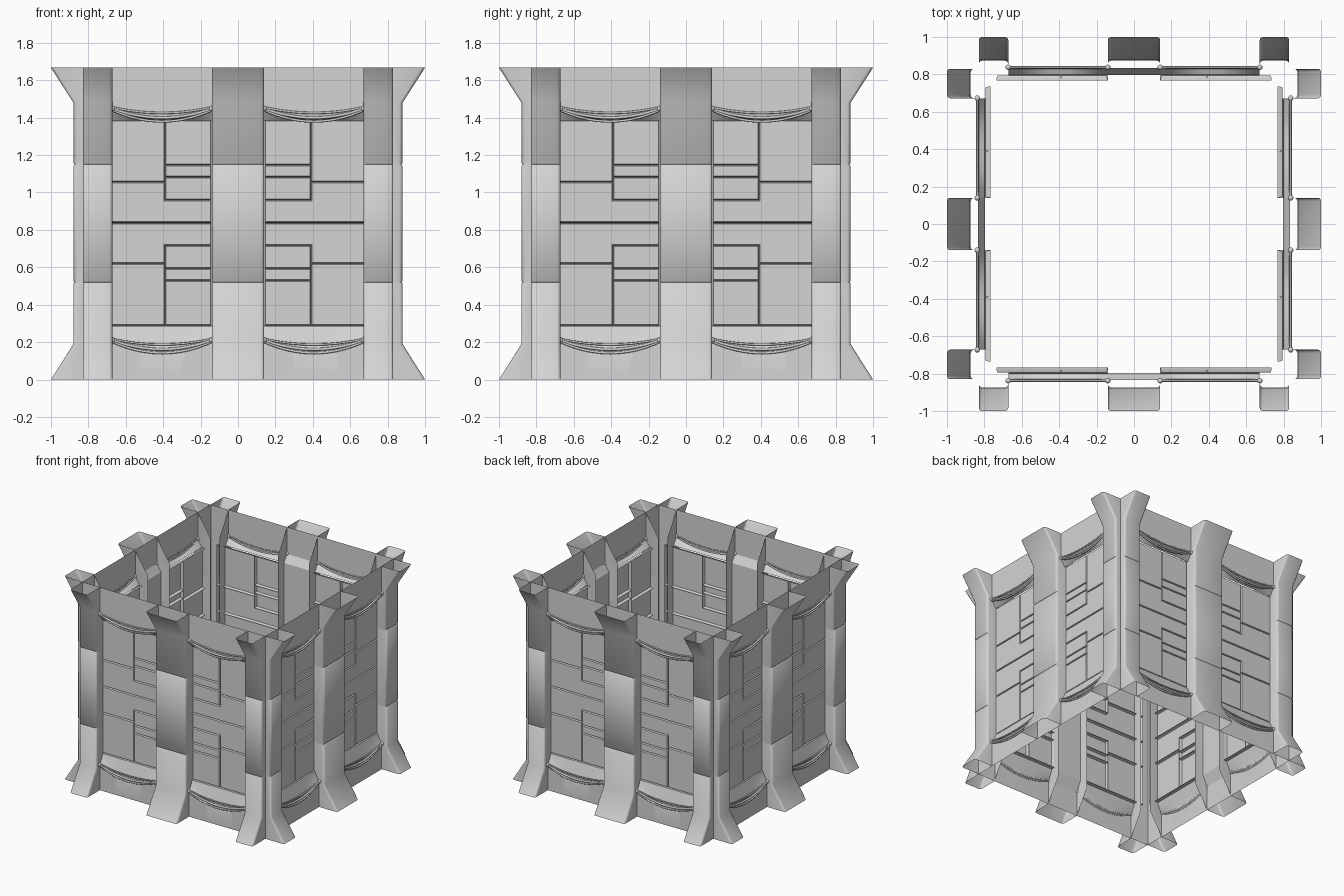
import bpy, bmesh, math
from mathutils import Matrix, Vector

if "Cube" in bpy.data.objects:
    bpy.data.objects.remove(bpy.data.objects["Cube"])

grey = bpy.data.materials.new("concrete_grey")
grey.diffuse_color = (0.66, 0.66, 0.66, 1)
grey.use_nodes = True
grey.node_tree.nodes["Principled BSDF"].inputs["Base Color"].default_value = grey.diffuse_color


def grid(bm, rows, closed=False):
    """Skin equal rows of points with quads."""
    vs = [[bm.verts.new(p) for p in r] for r in rows]
    for a, b in zip(vs, vs[1:]):
        n = len(a)
        for i in range(n if closed else n - 1):
            j = (i + 1) % n
            bm.faces.new((a[i], a[j], b[j], b[i]))


def finish(name, bm, angle=30, solid=False):
    """Face the right half-side outward, mirror it in x, then repeat on four sides."""
    bm.normal_update()
    if solid:
        bmesh.ops.recalc_face_normals(bm, faces=bm.faces[:])
    elif sum(f.normal.y * f.calc_area() for f in bm.faces) > 0:
        bmesh.ops.reverse_faces(bm, faces=bm.faces[:])
    d = bmesh.ops.duplicate(bm, geom=bm.verts[:] + bm.edges[:] + bm.faces[:])["geom"]
    for v in d:
        if isinstance(v, bmesh.types.BMVert):
            v.co.x *= -1
    bmesh.ops.reverse_faces(bm, faces=[f for f in d if isinstance(f, bmesh.types.BMFace)])
    bmesh.ops.remove_doubles(bm, verts=bm.verts[:], dist=1e-4)
    base = bm.verts[:] + bm.edges[:] + bm.faces[:]
    for k in range(1, 4):
        d = bmesh.ops.duplicate(bm, geom=base)["geom"]
        bmesh.ops.rotate(bm, matrix=Matrix.Rotation(k * math.pi / 2, 3, 'Z'), cent=(0, 0, 0),
                         verts=[v for v in d if isinstance(v, bmesh.types.BMVert)])
    me = bpy.data.meshes.new(name)
    bm.to_mesh(me)
    bm.free()
    me.materials.append(grey)
    ob = bpy.data.objects.new(name, me)
    bpy.context.collection.objects.link(ob)
    bpy.ops.object.select_all(action='DESELECT')
    ob.select_set(True)
    bpy.context.view_layer.objects.active = ob
    bpy.ops.object.shade_smooth_by_angle(angle=math.radians(angle))


# Pilasters: open channels, flared at both ends, with two thin joints
LEVELS = [(0, 1.0), (.19, .88), (.513, .88), (.52, .873), (.527, .88),
          (1.143, .88), (1.15, .873), (1.157, .88), (1.48, .88), (1.667, 1.0)]
R = .018


def corner(x, sx):
    """Rounded corner from the front face to the side at x."""
    return [(x - sx * R * (1 - math.sin(a)), R * (1 - math.cos(a)))
            for a in (0, math.pi / 6, math.pi / 3, math.pi / 2)]


def pilaster(name, section, outer_plate=False):
    bm = bmesh.new()
    rows = []
    for z, f in LEVELS:
        row = [Vector((x, d - f, z)) for x, d in section]
        if outer_plate:
            row.append(Vector((.83, -.83, z)))
        rows.append(row)
    grid(bm, rows)
    finish(name, bm, 60)


pilaster("middle_pilasters", [(0, 0)] + corner(.14, 1) + [(.14, .16)])
pilaster("corner_pilasters", [(.672, .16)] + corner(.672, -1)[::-1] + corner(.83, 1), True)

# Walls closing the back of each pilaster; the middle one follows the recess of the panels
bm = bmesh.new()
grid(bm, [[(x, y, z) for y, z in ((-.835, 0), (-.835, .2), (-.797, .289), (-.797, 1.385),
                                  (-.835, 1.445), (-.835, 1.667))] for x in (0, .14)])
finish("middle_backs", bm, 20)
bm = bmesh.new()
grid(bm, [[(x, -.832, z) for z in (0, 1.667)] for x in (.672, .83)])
finish("corner_backs", bm)

# Wall panels: half layout, mirrored about mid height, with sunken seams between
X0, XM, X1, ZM = .142, .39, .735, .838
half = [
    [(X0, 1.147), (XM, 1.147), (XM, 1.387), (X0, 1.387)],
    [(XM, 1.056), (X1, 1.056), (X1, 1.387), (XM, 1.387)],
    [(X0, 1.082), (XM, 1.082), (XM, 1.147), (X0, 1.147)],
    [(X0, .96), (XM, .96), (XM, 1.082), (X0, 1.082)],
    [(X0, ZM), (X1, ZM), (X1, 1.056), (XM, 1.056), (XM, .96), (X0, .96)],
]
bm = bmesh.new()
for poly in half:
    bm.faces.new([bm.verts.new((x, -.768, z)) for x, z in poly])
    bm.faces.new([bm.verts.new((x, -.768, 2 * ZM - z)) for x, z in reversed(poly)])
bmesh.ops.inset_individual(bm, faces=bm.faces[:], thickness=.003, depth=0)
tops = [f for f in bm.faces if all(len(e.link_faces) == 2 for e in f.edges)]
for t, d in ((.002, .018), (.006, .008)):
    bmesh.ops.inset_individual(bm, faces=tops, thickness=t, depth=d)
finish("wall_panels", bm, 25)

# Plain bands above and below the panels, ending in sagging curves
XA, XB, N = .14, .672, 16
xs = [XA + (XB - XA) * i / N for i in range(N + 1)]


def sag(x, end, drop):
    t = 2 * (x - XA) / (XB - XA) - 1
    return end - drop * (1 - t * t)


bm = bmesh.new()
grid(bm, [[(x, -.835, 1.667), (x, -.835, sag(x, 1.445, .045)), (x, -.798, 1.385)] for x in xs])
finish("upper_bands", bm, 20)
bm = bmesh.new()
grid(bm, [[(x, -.768, .289), (x, -.797, .286), (x, -.804, .265), (x, -.818, sag(x, .235, .03)),
           (x, -.835, sag(x, .205, .05)), (x, -.835, 0)] for x in xs])
finish("lower_bands", bm, 20)

# Hanging swags: three thin rolls fanning out in each bay
bm = bmesh.new()
for base in (0, -1.238):
    for end, drop, r in ((1.455, .03, .006), (1.448, .049, .008), (1.44, .06, .007)):
        rows = []
        for x in xs:
            z = sag(x, end, drop) + base
            rows.append([(x, -.838 + r * math.cos(a), z + r * math.sin(a))
                         for a in [k * math.pi / 4 for k in range(8)]])
        grid(bm, rows, True)
finish("swag_rolls", bm, 60, True)

# Small knots where the swags meet the pilasters
bm = bmesh.new()
for z in (1.448, .21):
    for x in (XA, XB):
        bmesh.ops.create_icosphere(bm, subdivisions=2, radius=.015,
                                   matrix=Matrix.Translation((x, -.838, z)))
finish("swag_knots", bm, 60, True)
